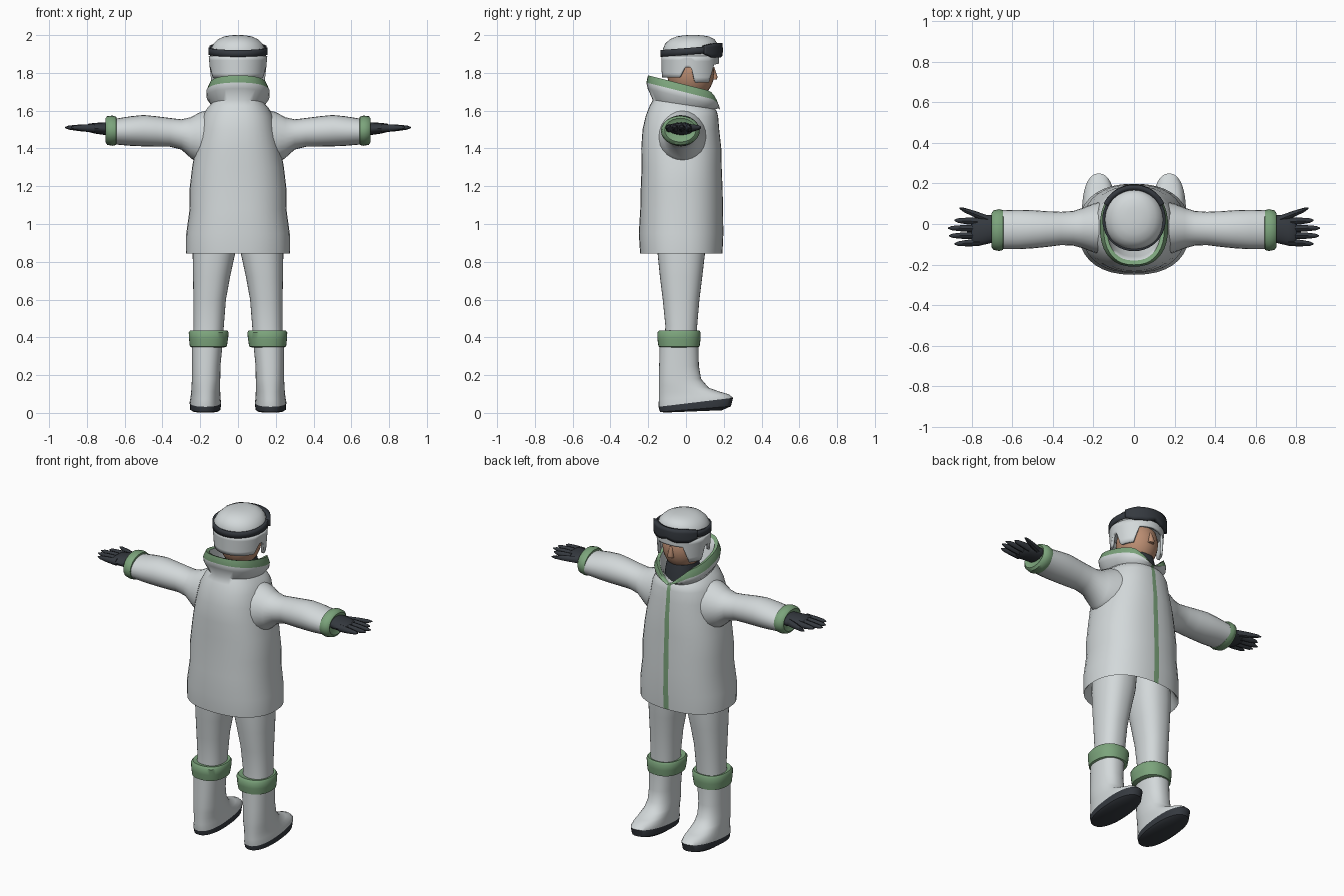
import bpy, bmesh, math
from mathutils import Vector

if "Cube" in bpy.data.objects:
    bpy.data.objects.remove(bpy.data.objects["Cube"])


def material(name, rgb):
    m = bpy.data.materials.new(name)
    m.diffuse_color = (*rgb, 1)
    m.use_nodes = True
    m.node_tree.nodes["Principled BSDF"].inputs["Base Color"].default_value = m.diffuse_color
    return m


WHITE = material("snow white cloth", (0.65, 0.69, 0.70))
GREEN = material("green trim", (0.20, 0.37, 0.20))
DARK = material("dark rubber", (0.035, 0.041, 0.05))
SKIN = material("skin", (0.50, 0.27, 0.17))


def spow(v, p):
    return math.copysign(abs(v) ** p, v)


EVEN = [math.radians(a) for a in range(0, 360, 10)]
# the coat needs two extra edge loops beside the zip
ZIP = [math.radians(a) for a in sorted(set(range(0, 360, 10)) - {90} | {87.8, 92.2})]


def zring(z, cx, cy, rx, ry, tilt=0, vee=0, n=2.3, angles=EVEN):
    """Horizontal section; tilt slopes it along y, vee dips it at the front middle."""
    pts = []
    for a in angles:
        x, y = rx * spow(math.cos(a), 2 / n), ry * spow(math.sin(a), 2 / n)
        dip = vee * max(0, 1 - abs(x) / 0.11) if y > 0 else 0
        pts.append(Vector((cx + x, cy + y, z + tilt * y - dip)))
    return pts


def xring(x, cy, cz, ry, rz, sides=24):
    return [Vector((x, cy + ry * math.cos(2 * math.pi * k / sides),
                    cz + rz * math.sin(2 * math.pi * k / sides))) for k in range(sides)]


def finish(name, bm, mats, angle=45):
    bmesh.ops.recalc_face_normals(bm, faces=bm.faces)
    me = bpy.data.meshes.new(name)
    bm.to_mesh(me)
    bm.free()
    ob = bpy.data.objects.new(name, me)
    bpy.context.collection.objects.link(ob)
    for m in mats:
        me.materials.append(m)
    bpy.ops.object.select_all(action='DESELECT')
    ob.select_set(True)
    bpy.context.view_layer.objects.active = ob
    bpy.ops.object.shade_smooth_by_angle(angle=math.radians(angle))
    return ob


def loft(name, tubes, mats, rule=None, side=1, angle=45):
    """Skin each list of rings, cap the ends; rule(segment, centre) picks the colour."""
    bm = bmesh.new()
    for rings in tubes:
        rows = [[bm.verts.new((p.x * side, p.y, p.z)) for p in r] for r in rings]
        n = len(rows[0])
        for i in range(len(rows) - 1):
            for j in range(n):
                k = (j + 1) % n
                f = bm.faces.new((rows[i][j], rows[i][k], rows[i + 1][k], rows[i + 1][j]))
                if rule:
                    f.material_index = rule(i, f.calc_center_median())
        bm.faces.new(rows[0])
        bm.faces.new(rows[-1])
    return finish(name, bm, mats, angle)


def sheet(name, span, zlow, zhigh, radius, mat, thick, rows=5, step=3):
    """Curved shell round the head, +-span degrees from the front, with thickness."""
    bm = bmesh.new()
    grid = []
    for d in range(-span, span + 1, step):
        a = math.radians(d)
        lo, hi = zlow(abs(d)), zhigh(abs(d))
        col = []
        for r in range(rows + 1):
            z = lo + (hi - lo) * r / rows
            rx, ry = radius(z)
            col.append(bm.verts.new((rx * math.sin(a), 0.022 + ry * math.cos(a), z)))
        grid.append(col)
    for c0, c1 in zip(grid, grid[1:]):
        for r in range(rows):
            bm.faces.new((c0[r], c0[r + 1], c1[r + 1], c1[r]))
    bmesh.ops.remove_doubles(bm, verts=bm.verts, dist=1e-4)
    ob = finish(name, bm, [mat])
    mod = ob.modifiers.new("thickness", 'SOLIDIFY')
    mod.thickness = thick
    mod.offset = 0


# Coat body with collar: (z, cy, rx, ry, tilt, vee)
coat = [(1.0, -.025, .20, .15, 0, 0), (.86, -.025, .262, .205, 0, 0), (.845, -.025, .275, .218, 0, 0),
        (.95, -.026, .274, .224, 0, 0), (1.08, -.023, .256, .219, 0, 0), (1.18, -.023, .257, .217, 0, 0),
        (1.30, -.023, .243, .212, 0, 0), (1.40, -.025, .225, .212, 0, 0), (1.50, -.027, .203, .203, 0, 0),
        (1.57, -.022, .188, .192, 0, 0), (1.61, -.015, .165, .178, -.08, 0), (1.632, -.01, .142, .166, -.15, 0),
        (1.67, -.015, .166, .188, -.25, .01), (1.70, -.015, .168, .195, -.25, .05),
        (1.74, -.014, .150, .187, -.25, .09), (1.735, -.012, .133, .168, -.25, .09),
        (1.69, -.01, .128, .150, -.2, .06), (1.62, 0, .11, .12, 0, 0)]
loft("coat", [[zring(z, 0, cy, rx, ry, t, v, 2.35, ZIP) for z, cy, rx, ry, t, v in coat]],
     [WHITE, GREEN],
     lambda i, c: int(i in (13, 14) or (2 <= i < 13 and c.y > 0 and abs(c.x) < .012)), angle=55)

# Limbs, built once for each side
arm = [(.12, -.02, 1.46, .14, .15), (.20, -.02, 1.453, .12, .14), (.25, -.02, 1.457, .10, .108),
       (.30, -.021, 1.474, .085, .080), (.36, -.022, 1.485, .082, .076), (.43, -.025, 1.49, .088, .080),
       (.50, -.026, 1.494, .094, .083), (.57, -.027, 1.492, .097, .078), (.65, -.028, 1.489, .096, .068)]
cuff = [(.642, -.03, 1.49, .085, .060), (.645, -.03, 1.493, .098, .075), (.665, -.03, 1.494, .103, .080),
        (.692, -.03, 1.495, .097, .076), (.702, -.03, 1.497, .083, .063), (.69, -.03, 1.5, .06, .04)]
palm = [(.66, -.025, 1.505, .06, .035), (.71, -.025, 1.505, .07, .033), (.76, -.035, 1.507, .072, .028),
        (.79, -.042, 1.509, .062, .022), (.80, -.042, 1.509, .045, .014)]
# finger: base (x, y), tip (x, y)
fingers = [((.77, .012), (.885, .018)), ((.77, -.022), (.917, -.020)), ((.77, -.057), (.912, -.058)),
           ((.76, -.090), (.885, -.098)), ((.71, .020), (.86, .078))]
leg = [(.36, .160, -.03, .078, .085), (.46, .155, -.025, .080, .084), (.60, .150, -.026, .086, .097),
       (.72, .140, -.026, .098, .112), (.84, .128, -.025, .112, .125), (1.02, .115, -.025, .112, .135)]
band = [(.345, .160, -.037, .080, .095), (.352, .157, -.037, .098, .109), (.39, .156, -.037, .103, .114),
        (.425, .155, -.037, .106, .115), (.437, .155, -.035, .098, .106), (.43, .155, -.03, .075, .08)]
boot = [(.008, .172, .04, .066, .150, .04), (.020, .173, .05, .081, .188, .08), (.056, .173, .052, .083, .197, .12),
        (.085, .172, .042, .079, .186, .07), (.112, .171, .018, .077, .162, 0), (.140, .170, -.012, .076, .132, -.05),
        (.18, .169, -.032, .075, .112, 0), (.25, .168, -.037, .075, .105, 0), (.37, .163, -.037, .082, .102, 0)]

for side, label in ((1, "right"), (-1, "left")):
    loft(label + "_sleeve", [[xring(*r) for r in arm]], [WHITE], side=side)
    loft(label + "_cuff", [[xring(*r) for r in cuff]], [GREEN], side=side)
    tubes = [[xring(*r, sides=16) for r in palm]]
    for (bx, by), (tx, ty) in fingers:
        tubes.append([xring(bx + (tx - bx) * t, by + (ty - by) * t, 1.507 + .004 * t, w, h, 8)
                      for t, w, h in ((0, .019, .022), (.5, .016, .017), (.85, .011, .011), (1, .003, .003))])
    loft(label + "_glove", tubes, [DARK], side=side)
    loft(label + "_trouser_leg", [[zring(*r) for r in leg]], [WHITE], side=side)
    loft(label + "_boot_band", [[zring(*r) for r in band]], [GREEN], side=side)
    loft(label + "_boot", [[zring(*r) for r in boot]], [WHITE, DARK],
         lambda i, c: int(i < 2), side=side)
    # dark outsole underside
    for p in bpy.data.objects[label + "_boot"].data.polygons:
        if p.center.z < .02:
            p.material_index = 1

# Head: face, nose and dark neck warmer
bm = bmesh.new()
bmesh.ops.create_uvsphere(bm, u_segments=24, v_segments=16, radius=1)
for v in bm.verts:
    v.co = Vector((v.co.x * .113, v.co.y * .125 + .025, v.co.z * .14 + 1.80))
finish("face", bm, [SKIN])
loft("nose", [[zring(1.765, 0, .145, .018, .018), zring(1.78, 0, .147, .018, .02),
               zring(1.83, 0, .138, .009, .012)]], [SKIN])
loft("neck_warmer", [[zring(1.58, 0, .02, .10, .115), zring(1.66, 0, .03, .092, .098),
                      zring(1.71, 0, .03, .082, .088)]], [DARK])


# Helmet: dome and lower shell with ear flaps
def helmet_radius(z):
    return (.148 - .09 * (1.89 - z), .146 - .03 * (1.89 - z)) if z < 1.89 else (.148, .146)


dome = [(1.865, .022, .144, .144), (1.89, .022, .148, .146), (1.925, .023, .145, .146), (1.955, .028, .130, .138),
        (1.978, .033, .106, .118), (1.993, .036, .072, .085), (1.999, .037, .035, .045), (2.0, .037, .008, .01)]
loft("helmet_dome", [[zring(z, 0, cy, rx, ry, n=2.1) for z, cy, rx, ry in dome]], [WHITE])


def flap_edge(d):
    marks = [(0, 1.85), (33, 1.845), (48, 1.75), (80, 1.748), (88, 1.83), (100, 1.83), (112, 1.775), (180, 1.775)]
    for (d0, z0), (d1, z1) in zip(marks, marks[1:]):
        if d <= d1:
            return z0 + (z1 - z0) * (d - d0) / (d1 - d0)


sheet("helmet_sides", 180, flap_edge, lambda d: 1.89, helmet_radius, WHITE, .014)

# Goggles: strap all round, deeper frame at the front with a nose dip
slope = lambda d: .012 * math.cos(math.radians(d))
sheet("goggle_strap", 180, lambda d: 1.897 + slope(d), lambda d: 1.933 + slope(d),
      lambda z: (.149, .149), DARK, .014, rows=2)
sheet("goggle_frame", 63, lambda d: 1.882 + .016 * max(0, 1 - d / 18) + .018 * max(0, (d - 45) / 18),
      lambda d: 1.957 - .012 * max(0, (d - 40) / 23),
      lambda z: (.155, .160 - 2 * (z - 1.92) ** 2), DARK, .026, rows=4)
